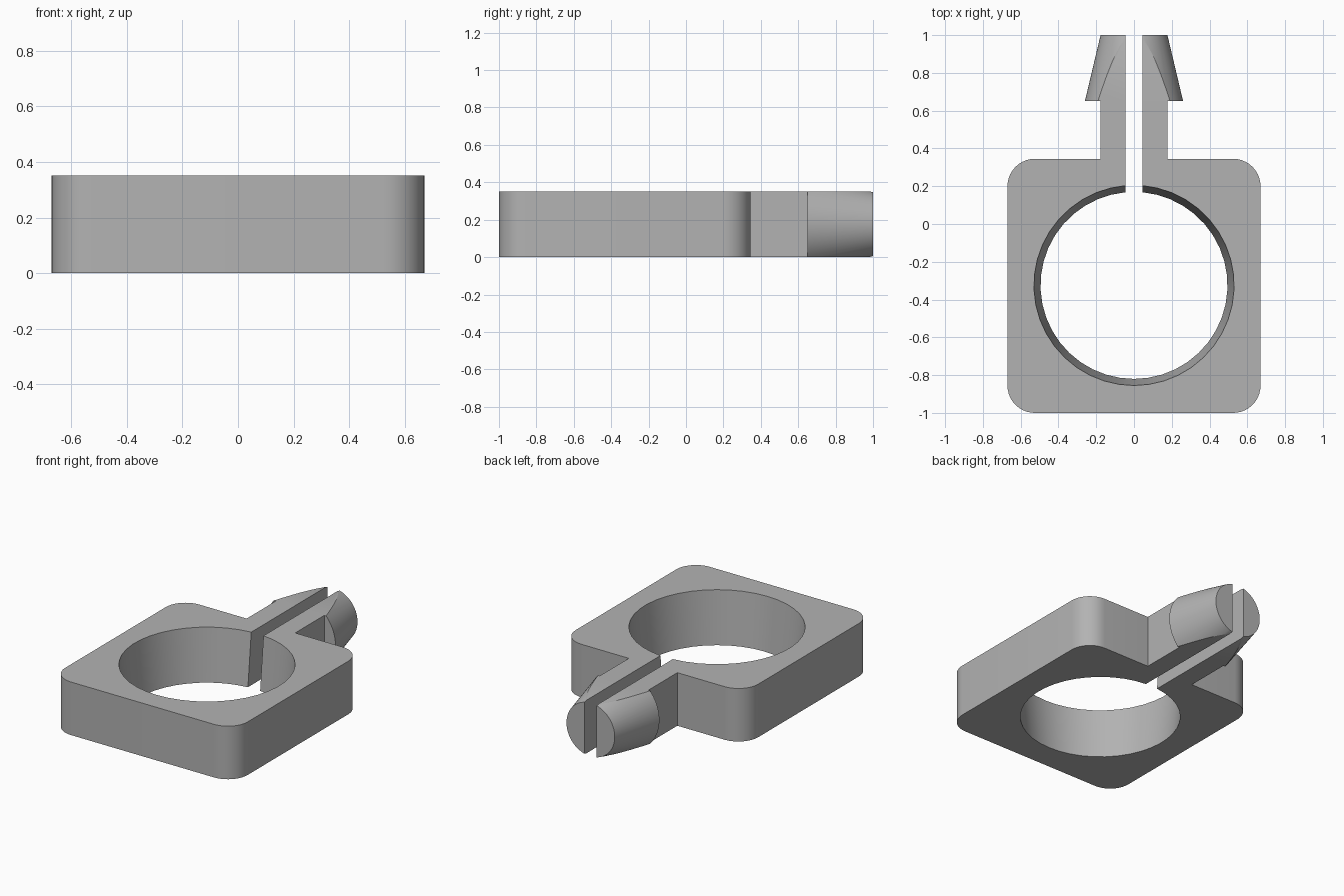
import bpy, bmesh
from math import sin, cos, pi, asin, radians
from mathutils import Vector

cube = bpy.data.objects.get("Cube")
if cube:
    bpy.data.objects.remove(cube, do_unlink=True)

HEIGHT = 0.352
HALF_W, FRONT, BACK, CORNER = 0.67, -1.0, 0.345, 0.145
HOLE_Y, HOLE_TOP, HOLE_BOTTOM = -0.325, 0.53, 0.495
SLOT, NECK = 0.045, 0.178
BARB_START, TIP, BARB_R, TIP_R = 0.65, 1.0, 0.26, 0.177

grey = bpy.data.materials.new("plain grey")
grey.use_nodes = True
colour = (0.45, 0.45, 0.45, 1)
grey.diffuse_color = colour
grey.node_tree.nodes["Principled BSDF"].inputs["Base Color"].default_value = colour


def add_object(name, bm, angle):
    bmesh.ops.recalc_face_normals(bm, faces=bm.faces)
    mesh = bpy.data.meshes.new(name)
    bm.to_mesh(mesh)
    bm.free()
    mesh.materials.append(grey)
    obj = bpy.data.objects.new(name, mesh)
    bpy.context.collection.objects.link(obj)
    bpy.ops.object.select_all(action="DESELECT")
    obj.select_set(True)
    bpy.context.view_layer.objects.active = obj
    bpy.ops.object.shade_smooth_by_angle(angle=radians(angle))
    return obj


def arc(cx, cy, r, start, end, steps):
    angles = [start + (end - start) * i / steps for i in range(steps + 1)]
    return [(cx + r * cos(a), cy + r * sin(a)) for a in angles]


def clamp_outline(hole_r):
    """Rounded block with a neck, split by a slot that opens into the hole."""
    x, y0, y1 = HALF_W - CORNER, FRONT + CORNER, BACK - CORNER
    points = [(-SLOT, BARB_START), (-NECK, BARB_START), (-NECK, BACK)]
    points += arc(-x, y1, CORNER, pi / 2, pi, 10)
    points += arc(-x, y0, CORNER, pi, 1.5 * pi, 10)
    points += arc(x, y0, CORNER, 1.5 * pi, 2 * pi, 10)
    points += arc(x, y1, CORNER, 0, pi / 2, 10)
    points += [(NECK, BACK), (NECK, BARB_START), (SLOT, BARB_START)]
    gap = asin(SLOT / hole_r)
    points += arc(0, HOLE_Y, hole_r, pi / 2 - gap, gap - 1.5 * pi, 40)
    return points


# Clamp block and neck, with the hole narrowing towards the bottom
bm = bmesh.new()
rings = [[bm.verts.new((x, y, z)) for x, y in clamp_outline(r)]
         for r, z in ((HOLE_BOTTOM, 0), (HOLE_TOP, HEIGHT))]
low, high = rings
for i in range(len(low)):
    j = (i + 1) % len(low)
    bm.faces.new((low[i], low[j], high[j], high[i]))
bm.faces.new(low)
bm.faces.new(high)
add_object("clamp_block", bm, 30)

# Barb halves: a tapered plug trimmed flat at the top, bottom and slot
bm = bmesh.new()
rings = []
for y, r in ((BARB_START, BARB_R), (TIP, TIP_R)):
    circle = arc(0, HEIGHT / 2, r, 0, 2 * pi, 64)[:-1]
    rings.append([bm.verts.new((x, y, z)) for x, z in circle])
for i in range(64):
    j = (i + 1) % 64
    bm.faces.new((rings[0][i], rings[0][j], rings[1][j], rings[1][i]))
for ring in rings:
    bm.faces.new(ring)
for point, normal in (((0, 0, 0), (0, 0, -1)),
                      ((0, 0, HEIGHT), (0, 0, 1)),
                      ((SLOT, 0, 0), (-1, 0, 0))):
    cut = bmesh.ops.bisect_plane(
        bm, geom=bm.verts[:] + bm.edges[:] + bm.faces[:],
        plane_co=Vector(point), plane_no=Vector(normal), clear_outer=True)
    edges = [e for e in cut["geom_cut"] if isinstance(e, bmesh.types.BMEdge)]
    bmesh.ops.holes_fill(bm, edges=edges, sides=0)
barb = add_object("barb_halves", bm, 20)
mirror = barb.modifiers.new("Mirror", "MIRROR")
mirror.use_axis[0] = True
